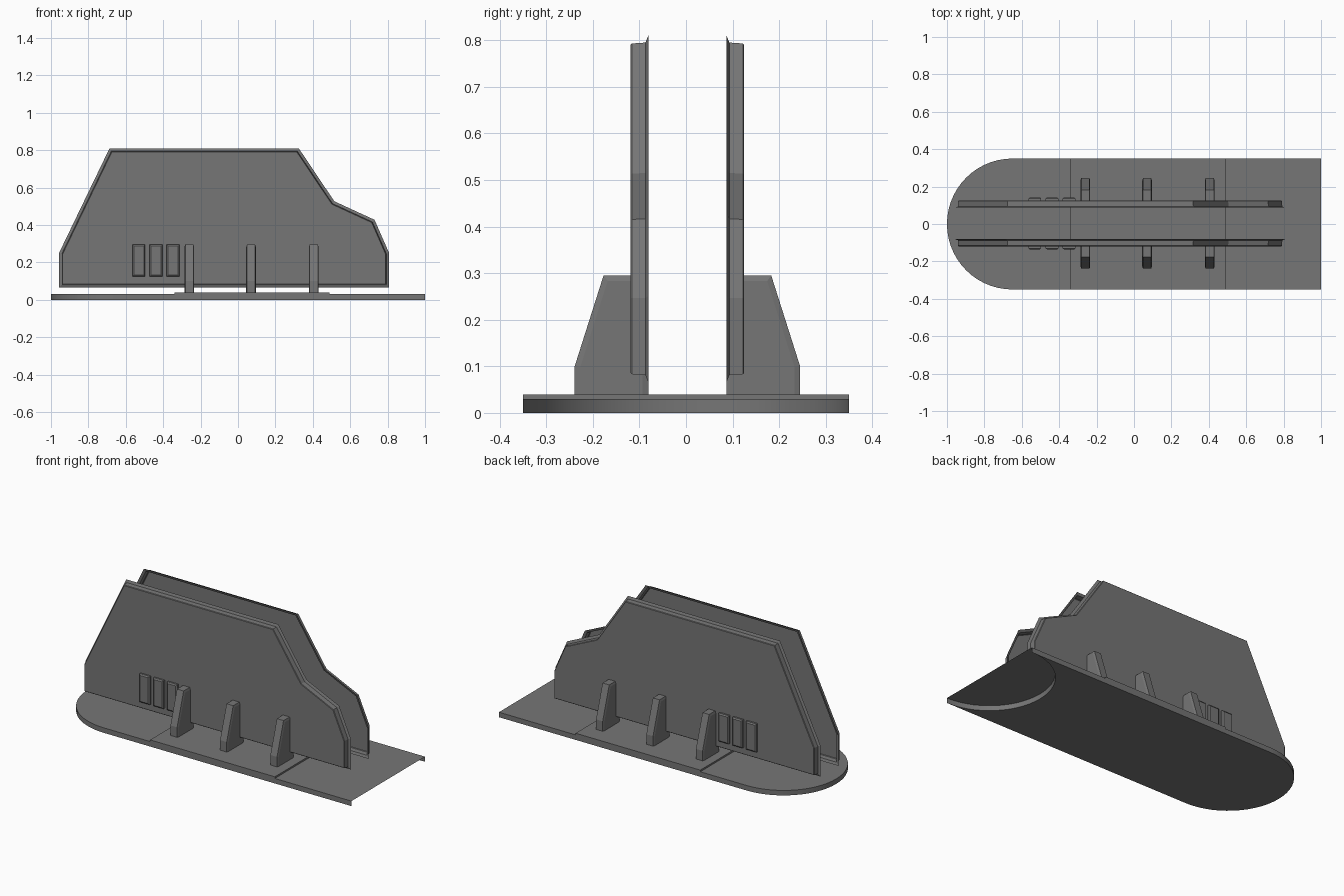
import bpy, bmesh, math
from mathutils import Vector

if "Cube" in bpy.data.objects:
    bpy.data.objects.remove(bpy.data.objects["Cube"])

grey = bpy.data.materials.new("dark_grey")
grey.diffuse_color = (0.18, 0.18, 0.18, 1)
grey.use_nodes = True
grey.node_tree.nodes["Principled BSDF"].inputs["Base Color"].default_value = grey.diffuse_color
MID = 0.003  # y of the plane the two walls mirror about


def finish(name, bm, solid=True):
    if solid:
        bmesh.ops.recalc_face_normals(bm, faces=bm.faces)
    me = bpy.data.meshes.new(name)
    bm.to_mesh(me)
    bm.free()
    me.materials.append(grey)
    ob = bpy.data.objects.new(name, me)
    bpy.context.collection.objects.link(ob)
    return ob


def rings_mesh(name, rings, caps, solid=True):
    """Bridge matching rings of points, then cap the listed rings."""
    bm = bmesh.new()
    loops = [[bm.verts.new(p) for p in r] for r in rings]
    n = len(loops[0])
    for a, b in zip(loops, loops[1:]):
        for i in range(n):
            j = (i + 1) % n
            bm.faces.new((a[i], a[j], b[j], b[i]))
    for c in caps:
        bm.faces.new(loops[c])
    return finish(name, bm, solid)


def inset(pts, d):
    """Mitred inset of a clockwise 2D outline."""
    out = []
    n = len(pts)
    for i in range(n):
        p0, p, p1 = (Vector(pts[k % n]) for k in (i - 1, i, i + 1))
        e0, e1 = (p - p0).normalized(), (p1 - p).normalized()
        n0, n1 = Vector((e0.y, -e0.x)), Vector((e1.y, -e1.x))
        out.append(p + (n0 + n1) * (d / (1 + n0.dot(n1))))
    return out


# Base plate: rounded left end, matching hollow under the right end
R, SEG = 0.35, 28
angles = [math.pi / 2 + math.pi * i / SEG for i in range(SEG + 1)]
left = [(-1 + R + R * math.cos(a), R * math.sin(a)) for a in angles]
hollow = [(1 + R * math.cos(a), R * math.sin(a)) for a in reversed(angles)]
base = rings_mesh("base_plate", [[(x, y, z) for x, y in left + hollow] for z in (0, 0.03)], (0, 1))
bpy.context.view_layer.objects.active = base
base.select_set(True)
bpy.ops.object.shade_smooth_by_angle(angle=math.radians(30))
base.select_set(False)

# Thin sheet covering the hollow
rings_mesh("base_end_sheet", [[(x, y, 0.03) for x, y in hollow]], (0,), False)

# Raised middle strip
strip = [(-0.34, -R), (0.49, -R), (0.49, R), (-0.34, R)]
rings_mesh("base_middle_strip", [[(x, y, z) for x, y in strip] for z in (0.03, 0.04)], (0, 1))

panel = [(-0.957, 0.066), (-0.957, 0.25), (-0.687, 0.81), (0.325, 0.81),
         (0.515, 0.527), (0.73, 0.428), (0.808, 0.25), (0.808, 0.066)]
# Brace outline in (distance from centre, height), clockwise
brace = [(0.084, 0.025), (0.084, 0.295), (0.18, 0.295), (0.242, 0.10), (0.242, 0.025)]

for side, s in (("front", -1), ("back", 1)):
    # Wall: hollow tray with a flared rim on the inner side
    rings = [[(p.x, MID + s * y, p.y) for p in inset(panel, d)]
             for y, d in ((0.084, 0), (0.090, 0.015), (0.119, 0.017), (0.122, 0.02))]
    rings_mesh(side + "_wall", rings, (3,))

    # Braces with narrow chamfered sides
    for k, x in enumerate((-0.26, 0.07, 0.405)):
        rings = [[(x + dx, MID + s * p.x, p.y) for p in inset(brace, d)]
                 for dx, d in ((-0.026, 0.012), (-0.022, 0), (0.022, 0), (0.026, 0.012))]
        rings_mesh(f"{side}_brace_{k + 1}", rings, (0, 3))

    # Raised plates beside the braces
    for k, x in enumerate((-0.53, -0.438, -0.347)):
        w = 0.034
        rect = [(x - w, 0.125), (x - w, 0.295), (x + w, 0.295), (x + w, 0.125)]
        rings = [[(p.x, MID + s * y, p.y) for p in inset(rect, d)]
                 for y, d in ((0.115, 0), (0.133, 0), (0.139, 0.007))]
        rings_mesh(f"{side}_raised_plate_{k + 1}", rings, (0, 2))
